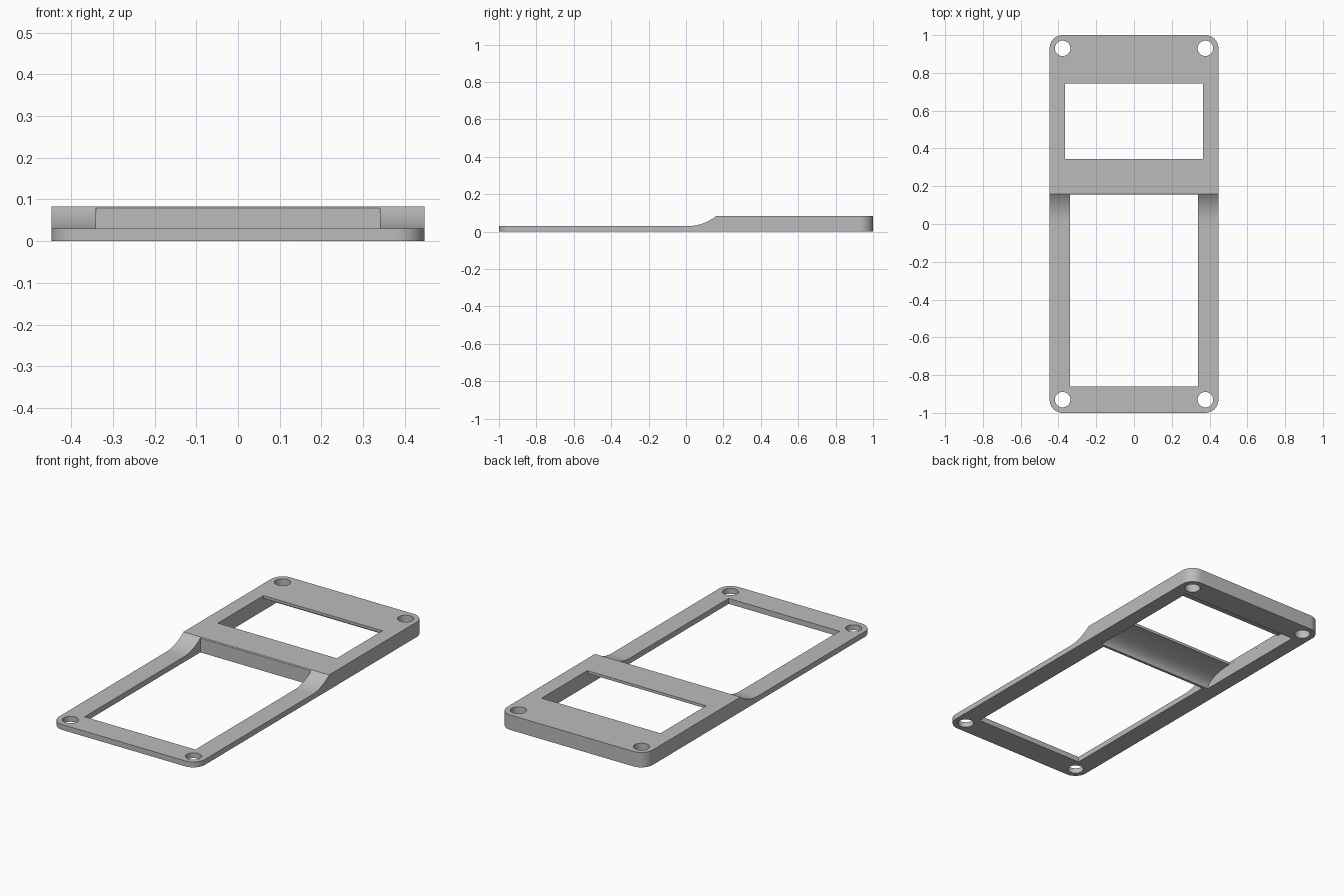
import bpy, bmesh, math
from mathutils import Vector

default = bpy.data.objects.get("Cube")
if default:
    bpy.data.objects.remove(default, do_unlink=True)

W, L, H, BASE = 0.447, 1.0, 0.083, 0.03

grey = bpy.data.materials.new("plain grey")
grey.use_nodes = True
colour = (0.5, 0.5, 0.5, 1)
grey.diffuse_color = colour
grey.node_tree.nodes["Principled BSDF"].inputs["Base Color"].default_value = colour


def arc(cx, cy, rx, ry, start, end, steps):
    """Points along an elliptical arc, angles in degrees."""
    angles = [math.radians(start + (end - start) * i / steps) for i in range(steps + 1)]
    return [(cx + rx * math.cos(a), cy + ry * math.sin(a)) for a in angles]


def prism(name, points, sweep):
    """Extrude a closed outline of 3D points along a vector."""
    bm = bmesh.new()
    face = bm.faces.new([bm.verts.new(p) for p in points])
    top = bmesh.ops.extrude_face_region(bm, geom=[face])["geom"]
    bmesh.ops.translate(bm, vec=Vector(sweep),
                        verts=[v for v in top if isinstance(v, bmesh.types.BMVert)])
    bmesh.ops.recalc_face_normals(bm, faces=bm.faces)
    mesh = bpy.data.meshes.new(name)
    bm.to_mesh(mesh)
    bm.free()
    mesh.materials.append(grey)
    obj = bpy.data.objects.new(name, mesh)
    bpy.context.collection.objects.link(obj)
    return obj


def upright(name, outline, z0=-0.1, z1=0.2):
    return prism(name, [(x, y, z0) for x, y in outline], (0, 0, z1 - z0))


def crosswise(name, profile, half):
    return prism(name, [(-half, y, z) for y, z in profile], (2 * half, 0, 0))


def rectangle(x, y0, y1):
    return [(-x, y0), (x, y0), (x, y1), (-x, y1)]


# Rounded slab for the whole frame
R = 0.07
outline = []
for sx, sy, start in ((1, 1, 0), (-1, 1, 90), (-1, -1, 180), (1, -1, 270)):
    outline += arc(sx * (W - R), sy * (L - R), R, R, start, start + 90, 12)
frame = upright("bezel_frame", outline, 0, H)

# Step down to the thin front half, with a concave sweep
RS = 0.239
sweep_end = math.degrees(math.acos(1 - (H - BASE) / RS))
step = arc(0.01, BASE + RS, RS, RS, -90, -90 + sweep_end + 0.5, 16)
step += [(step[-1][0], 0.2), (-1.2, 0.2), (-1.2, BASE)]
cutters = [crosswise("step_cutter", step, 0.6)]

# Hollow under the raised half, curved at its front
hollow = arc(0.345, 0, 0.175, 0.068, 180, 90, 16)
hollow += [(0.86, 0.068), (0.86, -0.1), (0.17, -0.1)]
cutters.append(crosswise("hollow_cutter", hollow, 0.365))

# Window openings
cutters.append(upright("front_window_cutter", rectangle(0.34, -0.86, 0.155)))
cutters.append(upright("rear_window_cutter", rectangle(0.3649, 0.345, 0.745)))

# Corner screw holes
for sx in (-1, 1):
    for sy in (-1, 1):
        ring = arc(sx * 0.378, sy * 0.93, 0.041, 0.041, 0, 360, 32)[:-1]
        cutters.append(upright("screw_hole_cutter", ring))

bpy.context.view_layer.objects.active = frame
for cutter in cutters:
    cut = frame.modifiers.new(cutter.name, "BOOLEAN")
    cut.operation, cut.solver, cut.object = "DIFFERENCE", "EXACT", cutter
    bpy.ops.object.modifier_apply(modifier=cut.name)
for cutter in cutters:
    bpy.data.objects.remove(cutter, do_unlink=True)

bpy.ops.object.select_all(action="DESELECT")
frame.select_set(True)
bpy.ops.object.shade_smooth_by_angle(angle=math.radians(25))
